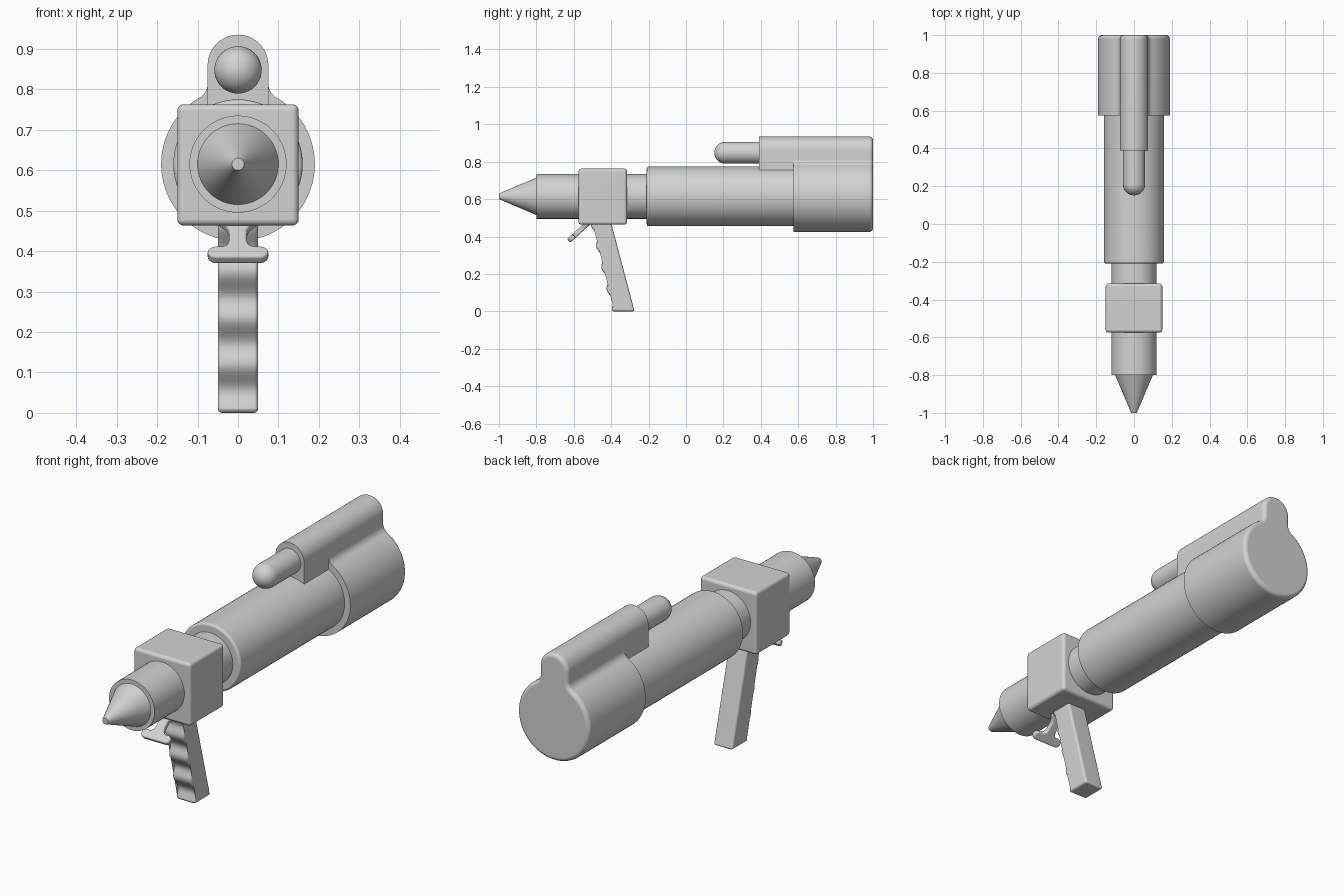
import bpy, bmesh
from math import sin, cos, pi, radians, atan2, sqrt
from mathutils import Vector

old = bpy.data.objects.get("Cube")
if old:
    bpy.data.objects.remove(old, do_unlink=True)

X, Y, Z = Vector((1, 0, 0)), Vector((0, 1, 0)), Vector((0, 0, 1))
AXIS = 0.615  # height of the tube's centre line

grey = bpy.data.materials.new("light_grey")
grey.use_nodes = True
grey.diffuse_color = (0.65, 0.65, 0.65, 1)
grey.node_tree.nodes["Principled BSDF"].inputs["Base Color"].default_value = (0.65, 0.65, 0.65, 1)


def finish(name, bm):
    """Turn the bmesh into an object, smooth with sharp edges kept."""
    bmesh.ops.recalc_face_normals(bm, faces=bm.faces)
    for f in bm.faces:
        f.smooth = True
    for e in bm.edges:
        e.smooth = e.calc_face_angle(0) < radians(35)
    mesh = bpy.data.meshes.new(name)
    bm.to_mesh(mesh)
    bm.free()
    mesh.materials.append(grey)
    obj = bpy.data.objects.new(name, mesh)
    bpy.context.collection.objects.link(obj)
    weighted = obj.modifiers.new("flat_faces", 'WEIGHTED_NORMAL')
    weighted.keep_sharp = True
    return obj


def round_edges(bm, size, test=lambda e: True):
    bmesh.ops.recalc_face_normals(bm, faces=bm.faces)
    edges = [e for e in bm.edges if e.calc_face_angle(0) > radians(45) and test(e)]
    bmesh.ops.bevel(bm, geom=edges, offset=size, segments=4, profile=0.5,
                    affect='EDGES', clamp_overlap=False)


def lathe(name, profile, z=AXIS, sides=64):
    """Turn (radius, y) points about a line along y."""
    bm = bmesh.new()
    rings = [[bm.verts.new((r * cos(2 * pi * i / sides), y, z + r * sin(2 * pi * i / sides)))
              for i in range(sides)] for r, y in profile]
    for a, b in zip(rings, rings[1:]):
        for i in range(sides):
            j = (i + 1) % sides
            bm.faces.new((a[i], a[j], b[j], b[i]))
    bm.faces.new(rings[0])
    bm.faces.new(rings[-1])
    return finish(name, bm)


def prism(points, origin, u, v, w):
    """Extrude a 2D outline in the u, v plane along the vector w."""
    bm = bmesh.new()
    face = bm.faces.new([bm.verts.new(origin + u * a + v * b) for a, b in points])
    new = bmesh.ops.extrude_face_region(bm, geom=[face])["geom"]
    bmesh.ops.translate(bm, vec=w, verts=[g for g in new if isinstance(g, bmesh.types.BMVert)])
    return bm


def arc(cx, cy, r, start, end, steps):
    return [(cx + r * cos(start + (end - start) * i / steps),
             cy + r * sin(start + (end - start) * i / steps)) for i in range(steps + 1)]


def mirrored(half):
    return half + [(-a, b) for a, b in reversed(half) if abs(a) > 1e-5]


# Nose, barrel and main tube
lathe("nose_cone", [(0.10, -0.795), (0.10, -0.8), (0.015, -1.0)])
lathe("barrel", [(0.12, -0.8), (0.12, -0.15)])
lathe("main_tube", [(0.148, -0.21), (0.154, -0.208), (0.158, -0.204), (0.16, -0.198), (0.16, 0.6)])

# Square block around the barrel
bm = prism([(-0.15, -0.15), (0.15, -0.15), (0.15, 0.15), (-0.15, 0.15)],
           Vector((0, -0.575, 0.613)), X, Z, Y * 0.26)
round_edges(bm, 0.016)
finish("barrel_block", bm)

# Rear housing: round section blended into the sight hump, rounded at the back
R, HUMP, FILLET, TOP = 0.19, 0.075, 0.04, 0.86
fx = HUMP + FILLET
fz = sqrt((R + FILLET) ** 2 - fx ** 2)
join = atan2(fz, fx)
half = arc(0, AXIS, R, -pi / 2, join, 36)
half += arc(fx, AXIS + fz, FILLET, join + pi, pi, 8)[1:]
half += arc(0, TOP, HUMP, 0, pi / 2, 12)
bm = prism(mirrored(half), Y * 0.575, X, Z, Y * 0.425)
round_edges(bm, 0.02, lambda e: all(v.co.y > 0.99 for v in e.verts))
finish("rear_housing", bm)

# Front part of the hump, with the sight rod coming out of it
half = [(HUMP, 0.74)] + arc(0, TOP, HUMP, 0, pi / 2, 12)
finish("sight_hump", prism(mirrored(half), Y * 0.39, X, Z, Y * 0.2))
dome = [(0.0585 * sin(t * pi / 24), 0.21 - 0.0585 * cos(t * pi / 24)) for t in range(1, 13)]
lathe("sight_rod", [(0.001, 0.1515)] + dome + [(0.0585, 0.42)], z=0.848, sides=48)

# Grip with finger grooves along its front
STEPS = 48
front = []
for i in range(STEPS + 1):
    z = 0.48 * i / STEPS
    front.append((-0.385 - 0.245 * z - 0.011 * cos(2 * pi * z / 0.115), z))
outline = [(-0.275, 0.0)] + front + [(-0.402, 0.48)]
bm = prism(outline, X * -0.05, Y, Z, X * 0.1)
round_edges(bm, 0.011)
finish("grip", bm)

# Slanted T-shaped trigger
down = Vector((0, -0.74, -0.67)).normalized()
normal = X.cross(down)
half = [(0.05, -0.02), (0.045, 0.005), (0.03, 0.02), (0.022, 0.04), (0.022, 0.075),
        (0.027, 0.09), (0.038, 0.098)]
half += arc(0.055, 0.118, 0.02, -pi / 2, pi / 2, 10)
bm = prism(mirrored(half), Vector((0, -0.525, 0.47)) - normal * 0.013, X, down, normal * 0.026)
round_edges(bm, 0.007, lambda e: abs((e.verts[0].co - e.verts[1].co).dot(normal)) < 0.001)
finish("trigger", bm)
